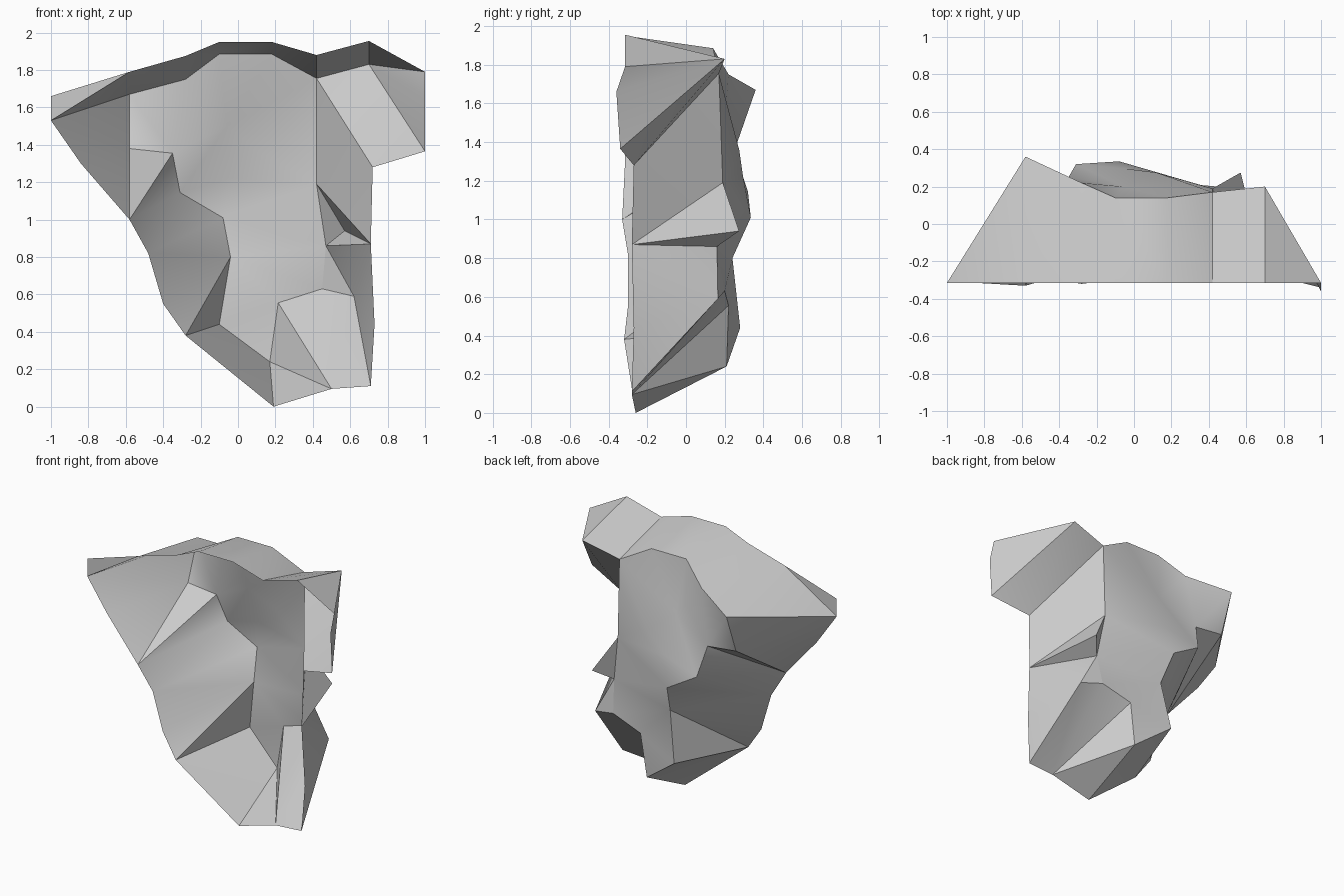
import bpy
import bmesh
import math
from mathutils import Vector as V

cube = bpy.data.objects.get("Cube")
if cube:
    bpy.data.objects.remove(cube, do_unlink=True)

stone = bpy.data.materials.new("grey_stone")
stone.use_nodes = True
stone.diffuse_color = (0.6, 0.6, 0.6, 1)
stone.node_tree.nodes["Principled BSDF"].inputs["Base Color"].default_value = (0.6, 0.6, 0.6, 1)


def bridge(first, second):
    """Fill between two polylines with triangles, taking the shorter diagonal."""
    tris, i, j = [], 0, 0
    while i < len(first) - 1 or j < len(second) - 1:
        more_first = i < len(first) - 1
        more_second = j < len(second) - 1
        step_first = more_first and (
            not more_second
            or (first[i + 1] - second[j]).length <= (first[i] - second[j + 1]).length)
        if step_first:
            tris.append((first[i], first[i + 1], second[j]))
            i += 1
        else:
            tris.append((first[i], second[j + 1], second[j]))
            j += 1
    return tris


def make_part(name, faces, angle=30):
    """Weld faces into an open sheet whose outside looks toward +y."""
    bm = bmesh.new()
    for face in faces:
        bm.faces.new([bm.verts.new(p) for p in face])
    bmesh.ops.remove_doubles(bm, verts=bm.verts, dist=0.001)
    bm.normal_update()
    for face in bm.faces:
        if face.normal.y < 0:
            face.normal_flip()
    mesh = bpy.data.meshes.new(name)
    bm.to_mesh(mesh)
    bm.free()
    mesh.materials.append(stone)
    part = bpy.data.objects.new(name, mesh)
    bpy.context.collection.objects.link(part)
    bpy.ops.object.select_all(action='DESELECT')
    part.select_set(True)
    bpy.context.view_layer.objects.active = part
    bpy.ops.object.shade_smooth_by_angle(angle=math.radians(angle))


# Top rim, a level line at the open side
RIM_Y = -0.315
rim = [V((x, RIM_Y, z)) for x, z in (
    (-1, 1.66), (-0.58, 1.79), (-0.28, 1.875), (-0.1, 1.95),
    (0.18, 1.95), (0.42, 1.88), (0.7, 1.955), (1, 1.79))]

# Brow, the upper edge of the cliff face
tip = V((-1, RIM_Y, 1.53))
brow = [V(p) for p in (
    (-0.58, 0.36, 1.67), (-0.28, 0.22, 1.75), (-0.1, 0.14, 1.885),
    (0.18, 0.14, 1.885), (0.42, 0.17, 1.755))]
horn = V((0.7, 0.2, 1.83))

# Ledge, hollow and crest in the middle of the face
ledge_start = V((-0.58, 0.25, 1.38))
ledge = V((-0.35, 0.25, 1.355))
ledge_bend = V((-0.31, 0.32, 1.145))
ledge_end = V((-0.08, 0.335, 1.01))
hollow = V((-0.06, 0.2, 1.5))
crest_low = V((-0.04, 0.295, 1.22))
crest = V((0.12, 0.275, 1.36))

# Column edges running down the face
waist = V((-0.04, 0.24, 0.8))
shin = V((-0.1, 0.28, 0.44))
base = V((0.17, 0.21, 0.24))
shoulder = V((0.42, 0.19, 1.19))
notch = V((0.47, 0.16, 0.86))
spike = V((0.57, 0.275, 0.94))
arch = [V(p) for p in ((0.215, 0.22, 0.555), (0.45, 0.2, 0.63), (0.62, 0.165, 0.59))]

# Outer border at the open side
elbow = V((-0.84, RIM_Y, 1.3))
hip = V((-0.58, -0.33, 1))
thigh = V((-0.48, -0.3, 0.82))
knee = V((-0.4, -0.3, 0.55))
foot = V((-0.28, -0.32, 0.38))
toe = V((0.19, -0.26, 0))
heel = V((0.5, -0.28, 0.095))
corner = V((0.71, -0.28, 0.11))
side_low = V((0.73, -0.27, 0.44))
side_mid = V((0.71, -0.28, 0.87))
side_high = V((0.72, -0.27, 1.28))
block_low = V((1, -0.34, 1.365))
block_side = V((1, -0.36, 1.66))

make_part("top_slope", bridge(rim, [tip] + brow + [horn]))

make_part("main_wall",
          bridge(brow, [ledge_start, ledge, hollow, crest, shoulder])
          + [(ledge, ledge_bend, hollow), (ledge_bend, ledge_end, crest_low),
             (ledge_bend, crest_low, hollow), (hollow, crest_low, crest)]
          + bridge([crest, crest_low, ledge_end, waist, shin, base],
                   [shoulder, notch, arch[1], arch[0]]), angle=42)

make_part("left_flank", bridge([tip, elbow, hip], [brow[0], ledge_start]))
make_part("left_spur", [(hip, ledge_start, ledge)])
make_part("lower_left_flank",
          bridge([hip, thigh, knee, foot], [ledge, ledge_bend, ledge_end, waist]))
make_part("left_foot", [(foot, waist, shin)] + bridge([foot, toe], [shin, base]))

make_part("right_block", bridge([brow[-1], side_high], [horn, block_low])
          + [(horn, block_low, block_side), (horn, block_side, rim[-1])])
make_part("right_flank", bridge([brow[-1], shoulder], [side_high, side_mid]))
make_part("right_spike", [(shoulder, side_mid, spike), (spike, side_mid, notch),
                          (shoulder, spike, notch)])
make_part("lower_right_flank", bridge([notch, arch[2]], [side_mid, side_low, corner])
          + [(notch, arch[2], arch[1])])
make_part("lower_alcove", bridge(arch, [heel, corner])
          + [(arch[0], heel, base), (base, heel, toe)])
